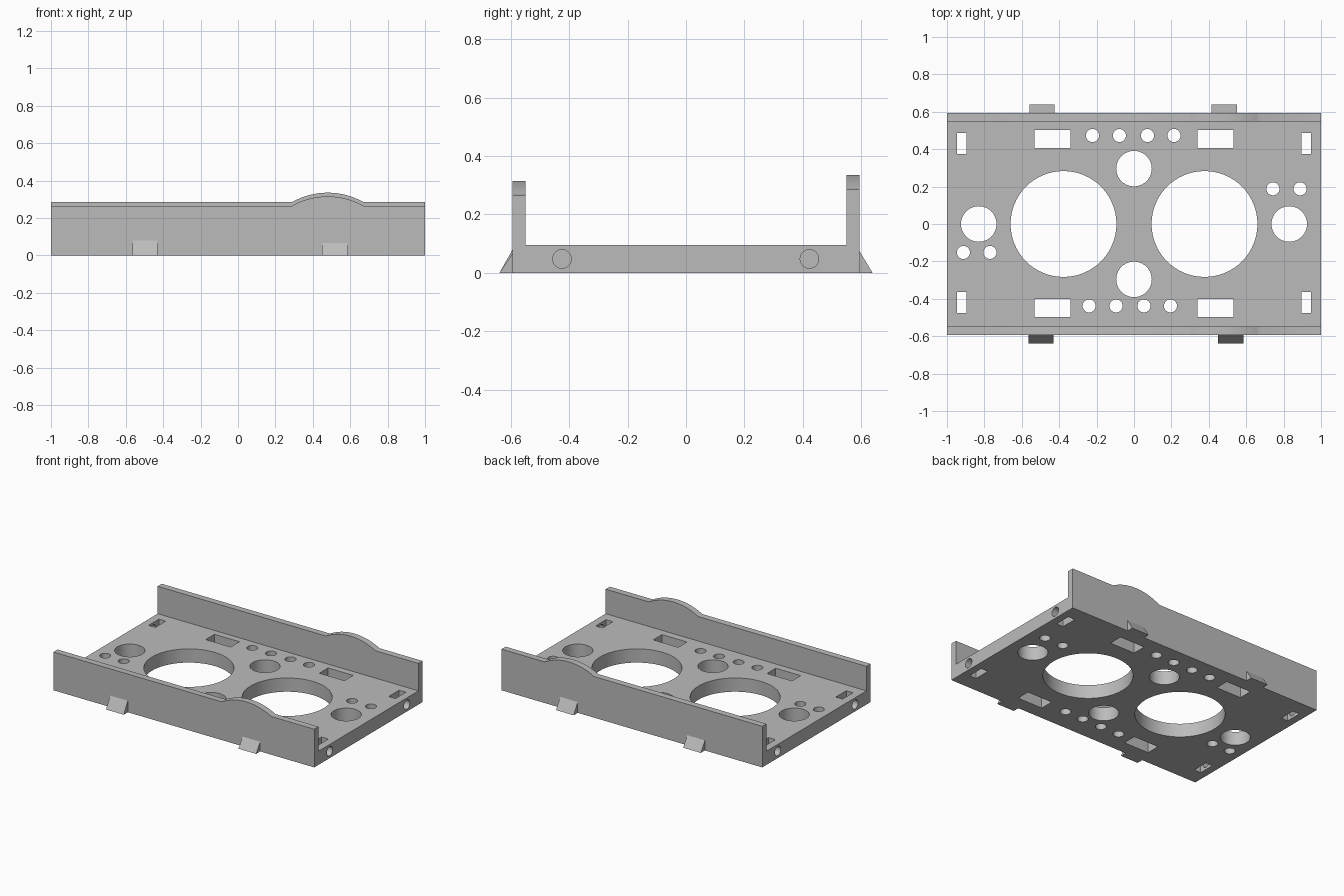
import bpy, bmesh
from math import sin, cos, pi, asin
from mathutils import Matrix, Vector

cube = bpy.data.objects.get("Cube")
if cube:
    bpy.data.objects.remove(cube)

grey = bpy.data.materials.new("plain grey")
grey.use_nodes = True
COLOUR = (0.5, 0.5, 0.5, 1)
grey.diffuse_color = COLOUR
grey.node_tree.nodes["Principled BSDF"].inputs["Base Color"].default_value = COLOUR

WALL_OUT, WALL_IN, FLOOR_TOP = 0.593, 0.548, 0.095


def finish(name, bm):
    bmesh.ops.recalc_face_normals(bm, faces=bm.faces)
    mesh = bpy.data.meshes.new(name)
    bm.to_mesh(mesh)
    bm.free()
    mesh.materials.append(grey)
    obj = bpy.data.objects.new(name, mesh)
    bpy.context.collection.objects.link(obj)
    return obj


def smooth(obj):
    bpy.ops.object.select_all(action="DESELECT")
    obj.select_set(True)
    bpy.context.view_layer.objects.active = obj
    bpy.ops.object.shade_smooth_by_angle(angle=pi / 6)


def extrude(name, outline, direction):
    bm = bmesh.new()
    face = bm.faces.new([bm.verts.new(p) for p in outline])
    new = bmesh.ops.extrude_face_region(bm, geom=[face])["geom"]
    moved = [v for v in new if isinstance(v, bmesh.types.BMVert)]
    bmesh.ops.translate(bm, verts=moved, vec=Vector(direction))
    return finish(name, bm)


def add_box(bm, x0, x1, y0, y1, z0, z1):
    place = Matrix.Translation(((x0 + x1) / 2, (y0 + y1) / 2, (z0 + z1) / 2))
    size = Matrix.Diagonal((x1 - x0, y1 - y0, z1 - z0, 1))
    bmesh.ops.create_cube(bm, size=1, matrix=place @ size)


def add_cylinder(bm, centre, radius, depth, segments, turn=Matrix()):
    bmesh.ops.create_cone(bm, cap_ends=True, segments=segments, radius1=radius,
                          radius2=radius, depth=depth,
                          matrix=Matrix.Translation(centre) @ turn)


# Floor plate
bm = bmesh.new()
add_box(bm, -1, 1, -WALL_IN, WALL_IN, 0, FLOOR_TOP)
floor = finish("floor_plate", bm)

# Cutters: large, medium and small round holes
cut = bmesh.new()
for s in (-1, 1):
    add_cylinder(cut, (s * 0.377, 0, 0.05), 0.283, 0.4, 64)
    add_cylinder(cut, (s * 0.83, 0, 0.05), 0.095, 0.4, 40)
    add_cylinder(cut, (0, s * 0.296, 0.05), 0.095, 0.4, 40)
rows = [((-0.222, -0.078, 0.072, 0.214), 0.473),
        ((-0.24, -0.096, 0.053, 0.195), -0.438),
        ((0.743, 0.888), 0.188), ((-0.912, -0.77), -0.152)]
for xs, y in rows:
    for x in xs:
        add_cylinder(cut, (x, y, 0.05), 0.035, 0.4, 24)

# Cutters: rectangular windows, end slots and screw holes into the slots
for s in (-1, 1):
    for y, slot_y in ((0.454, 0.43), (-0.449, -0.42)):
        add_box(cut, s * 0.436 - 0.096, s * 0.436 + 0.096, y - 0.048, y + 0.048, -0.1, 0.2)
        add_box(cut, s * 0.921 - 0.026, s * 0.921 + 0.026,
                slot_y - 0.057, slot_y + 0.057, -0.1, 0.2)
        add_cylinder(cut, (s * 0.98, 0.422 if y > 0 else -0.424, 0.048), 0.032, 0.12, 16,
                     Matrix.Rotation(pi / 2, 4, "Y"))
cutter = finish("hole_cutter", cut)
cutter.hide_render = True

mod = floor.modifiers.new("holes", "BOOLEAN")
mod.operation = "DIFFERENCE"
mod.solver = "EXACT"
mod.use_self = True
mod.object = cutter
bpy.context.view_layer.objects.active = floor
bpy.ops.object.modifier_apply(modifier=mod.name)
bpy.data.objects.remove(cutter)
smooth(floor)

# Side walls with a shallow raised arc on the top edge
HALF, RISE, ARC_X = 0.19, 0.05, 0.48
radius = (HALF ** 2 + RISE ** 2) / (2 * RISE)
spread = asin(HALF / radius)
for name, y, top in (("front_wall", -WALL_OUT, 0.265), ("back_wall", WALL_IN, 0.285)):
    outline = [(-1, y, 0), (1, y, 0), (1, y, top)]
    for i in range(25):
        a = spread * (1 - i / 12)
        outline.append((ARC_X + radius * sin(a), y, top + RISE + radius * (cos(a) - 1)))
    outline.append((-1, y, top))
    smooth(extrude(name, outline, (0, WALL_OUT - WALL_IN, 0)))

# Wedge clips along the outside of the walls
for name, x, side, height in (("front_right_clip", -0.565, -1, 0.08),
                              ("front_left_clip", 0.45, -1, 0.067),
                              ("back_right_clip", -0.56, 1, 0.07),
                              ("back_left_clip", 0.415, 1, 0.075)):
    wedge = [(x, side * WALL_OUT, 0), (x, side * 0.638, 0), (x, side * WALL_OUT, height)]
    extrude(name, wedge, (0.135, 0, 0))
